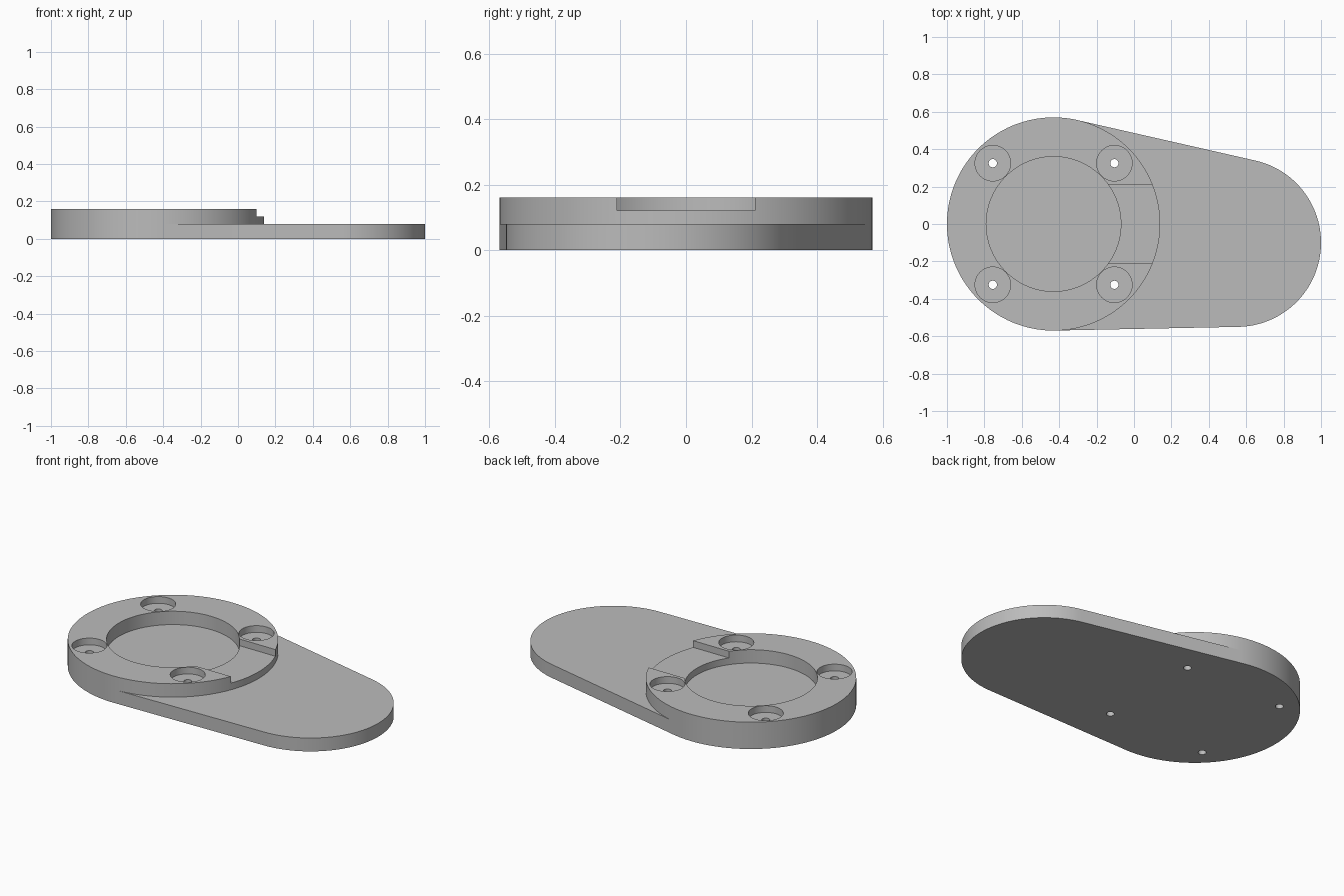
import bpy, bmesh
from math import sin, cos, pi, asin, atan2, hypot

cube = bpy.data.objects.get("Cube")
if cube:
    bpy.data.objects.remove(cube, do_unlink=True)

PLATE_TOP, BORE_FLOOR, RING_TOP = 0.08, 0.12, 0.16
BIG_X, BIG_Y, BIG_R = -0.43, 0.0, 0.57
END_X, END_Y, END_R = 0.55, -0.10, 0.45

grey = bpy.data.materials.new("plain grey")
grey.use_nodes = True
grey.diffuse_color = (0.5, 0.5, 0.5, 1)
grey.node_tree.nodes["Principled BSDF"].inputs["Base Color"].default_value = (0.5, 0.5, 0.5, 1)


def arc(x, y, r, start, end, n):
    steps = [start + (end - start) * i / n for i in range(n + 1)]
    return [(x + r * cos(a), y + r * sin(a)) for a in steps]


def circle(x, y, r, n):
    return arc(x, y, r, 0, 2 * pi, n)[:-1]


def prism(name, outline, z0, z1):
    """Extrude a counter-clockwise outline from z0 up to z1."""
    bm = bmesh.new()
    low = bm.faces.new([bm.verts.new((x, y, z0)) for x, y in outline])
    top = bmesh.ops.extrude_face_region(bm, geom=[low])["geom"]
    verts = [v for v in top if isinstance(v, bmesh.types.BMVert)]
    bmesh.ops.translate(bm, verts=verts, vec=(0, 0, z1 - z0))
    bmesh.ops.recalc_face_normals(bm, faces=bm.faces)
    mesh = bpy.data.meshes.new(name)
    bm.to_mesh(mesh)
    bm.free()
    mesh.materials.append(grey)
    obj = bpy.data.objects.new(name, mesh)
    bpy.context.collection.objects.link(obj)
    return obj


def combine(body, other, operation):
    """Apply a boolean to the body and discard the helper."""
    other.hide_render = True
    bpy.context.view_layer.objects.active = body
    mod = body.modifiers.new(operation, "BOOLEAN")
    mod.operation, mod.object, mod.solver = operation, other, "EXACT"
    bpy.ops.object.modifier_apply(modifier=mod.name)
    bpy.data.objects.remove(other, do_unlink=True)


# Round mounting body
body = prism("mounting_plate", circle(BIG_X, BIG_Y, BIG_R, 128), 0, RING_TOP)

# Thin tapered plate, tangent to the round body and to its rounded end
dx, dy = END_X - BIG_X, END_Y - BIG_Y
axis = atan2(dy, dx)
spread = pi / 2 - asin((BIG_R - END_R) / hypot(dx, dy))
low, high = axis - spread, axis + spread
root = [(BIG_X + (BIG_R - 0.0003) * cos(a), BIG_Y + (BIG_R - 0.0003) * sin(a)) for a in (high, low)]
plate = prism("tapered_plate", root + arc(END_X, END_Y, END_R, low, high, 64), 0, PLATE_TOP)
combine(body, plate, "UNION")

# Central recess
combine(body, prism("recess", circle(BIG_X, BIG_Y, 0.36, 96), PLATE_TOP, 0.3), "DIFFERENCE")

# Shallow notch through the ring
notch = [(BIG_X, -0.21), (0.3, -0.21), (0.3, 0.21), (BIG_X, 0.21)]
combine(body, prism("notch", notch, BORE_FLOOR, 0.3), "DIFFERENCE")

# Four counterbored screw holes
for sx in (-1, 1):
    for sy in (-1, 1):
        x, y = BIG_X + sx * 0.325, BIG_Y + sy * 0.325
        combine(body, prism("counterbore", circle(x, y, 0.095, 48), BORE_FLOOR, 0.3), "DIFFERENCE")
        combine(body, prism("screw_hole", circle(x, y, 0.022, 24), -0.1, 0.3), "DIFFERENCE")

bpy.ops.object.select_all(action="DESELECT")
body.select_set(True)
bpy.context.view_layer.objects.active = body
bpy.ops.object.shade_smooth_by_angle(angle=pi / 6)
